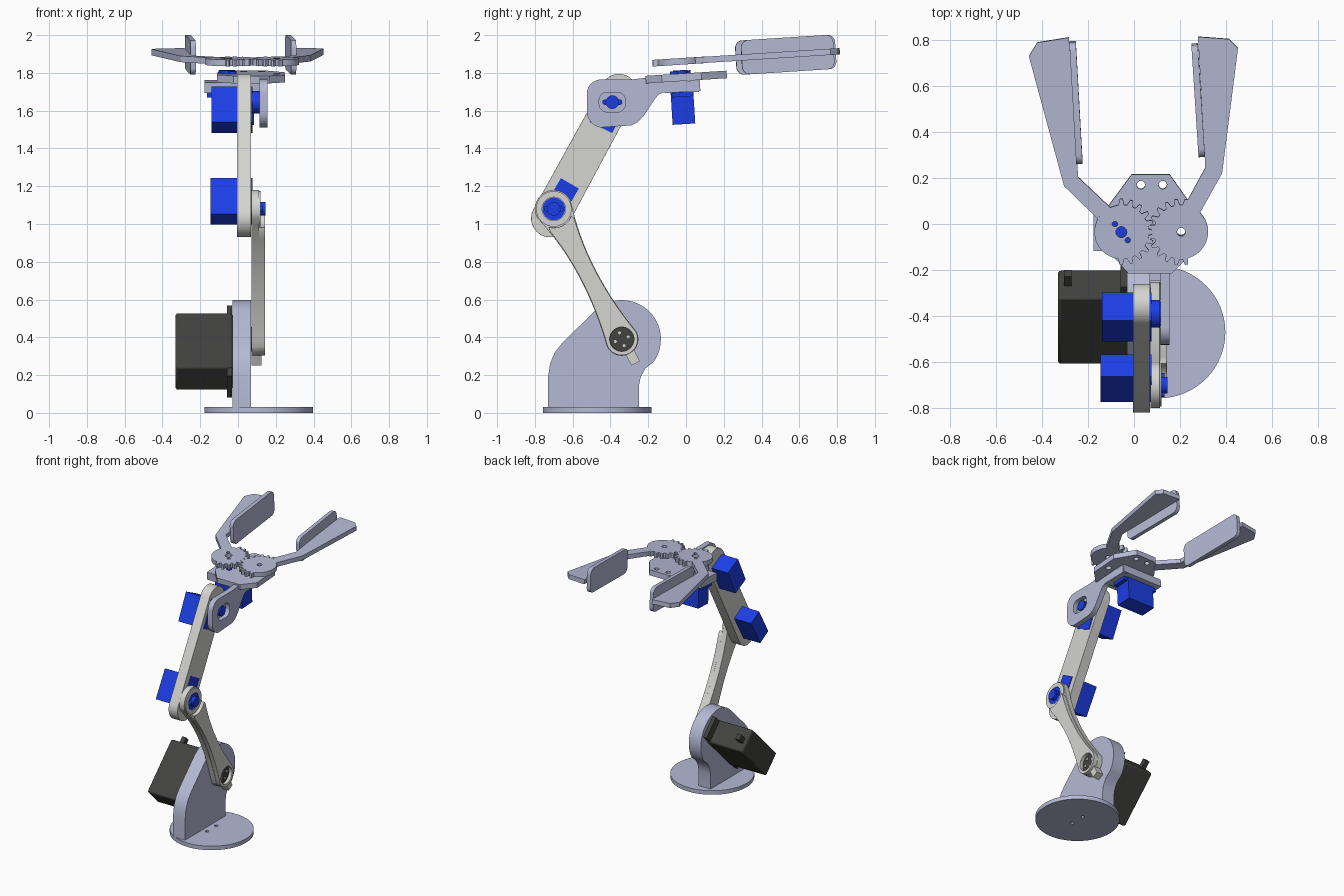
import bpy, bmesh, math
from mathutils import Matrix, Vector

cube = bpy.data.objects.get("Cube")
if cube:
    bpy.data.objects.remove(cube)


def material(name, rgb):
    m = bpy.data.materials.new(name)
    m.use_nodes = True
    m.diffuse_color = (*rgb, 1)
    m.node_tree.nodes["Principled BSDF"].inputs["Base Color"].default_value = (*rgb, 1)
    return m


STEEL = material("blue_grey", (0.46, 0.49, 0.66))
WARM = material("warm_grey", (0.66, 0.66, 0.64))
BLUE = material("servo_blue", (0.012, 0.048, 0.78))
BLACK = material("motor_black", (0.055, 0.055, 0.052))

X_AXIS = Matrix(((0, 0, 1, 0), (1, 0, 0, 0), (0, 1, 0, 0), (0, 0, 0, 1)))
FLAT = Matrix.Identity(4)
# the gripper leans up a little about its own base
TILT = (Matrix.Translation((0, 0, 1.8)) @ Matrix.Rotation(math.radians(3.66), 4, "X")
        @ Matrix.Translation((0, 0, -1.8)))
parts = []


# ---- outline helpers (all return 2D points) ----
def arc(c, r, a0, a1, n=12):
    return [(c[0] + r * math.cos(math.radians(a0 + (a1 - a0) * i / n)),
             c[1] + r * math.sin(math.radians(a0 + (a1 - a0) * i / n))) for i in range(n + 1)]


def circle(c, r, n=32):
    return arc(c, r, 0, 360, n)[:-1]


def rect(c, along, across, lean=0.0):
    """Rectangle whose 'along' side leans from vertical, in degrees."""
    s, k = math.sin(math.radians(lean)), math.cos(math.radians(lean))
    return [(c[0] + a * along * s + b * across * k, c[1] + a * along * k - b * across * s)
            for a, b in ((-.5, -.5), (.5, -.5), (.5, .5), (-.5, .5))]


def rounded(c, w, h, r):
    x, y = w / 2 - r, h / 2 - r
    pts = []
    for sx, sy, a in ((1, 1, 0), (-1, 1, 90), (-1, -1, 180), (1, -1, 270)):
        pts += arc((c[0] + sx * x, c[1] + sy * y), r, a, a + 90, 6)
    return pts


def link(p, q, rp, rq, waist=None, socket=None):
    """Bar with round ends, optionally waisted, optionally ending in a hollow of radius socket."""
    p, q = Vector(p), Vector(q)
    d = (q - p).normalized()
    a = math.degrees(math.atan2(d.y, d.x))
    n = Vector((-d.y, d.x))
    side = []
    if waist:
        for i in range(1, 16):
            t = i / 16
            end = rp if t < .5 else rq
            side.append((p.lerp(q, t), waist + (end - waist) * (2 * t - 1) ** 2))
    if socket:
        side = [(c, w) for c, w in side if (c + n * w - q).length > socket * 1.08]
    pts = arc(p, rp, a + 90, a + 270, 20)
    pts += [tuple(c - n * w) for c, w in side]
    pts += arc(q, socket, a + 222, a + 138, 12) if socket else arc(q, rq, a - 90, a + 90, 20)
    return pts + [tuple(c + n * w) for c, w in reversed(side)]


def slab(name, outline, lo, hi, mat, frame=X_AXIS, holes=(), bevel=0.0):
    """Extrude an outline with holes from lo to hi along the frame's normal."""
    cu = bpy.data.curves.new(name, "CURVE")
    cu.dimensions, cu.fill_mode, cu.extrude = "2D", "BOTH", (hi - lo) / 2
    for loop in (outline, *holes):
        sp = cu.splines.new("POLY")
        sp.points.add(len(loop) - 1)
        for pt, co in zip(sp.points, loop):
            pt.co = (co[0], co[1], 0, 1)
        sp.use_cyclic_u = True
    tmp = bpy.data.objects.new(name + "_outline", cu)
    me = bpy.data.meshes.new_from_object(tmp)
    bpy.data.objects.remove(tmp)
    bpy.data.curves.remove(cu)
    bm = bmesh.new()
    bm.from_mesh(me)
    bmesh.ops.remove_doubles(bm, verts=bm.verts, dist=1e-5)
    bmesh.ops.transform(bm, verts=bm.verts,
                        matrix=frame @ Matrix.Translation((0, 0, (lo + hi) / 2)))
    bmesh.ops.recalc_face_normals(bm, faces=bm.faces)
    bm.to_mesh(me)
    bm.free()
    me.name = name
    me.materials.clear()
    me.materials.append(mat)
    ob = bpy.data.objects.new(name, me)
    bpy.context.collection.objects.link(ob)
    if bevel:
        mod = ob.modifiers.new("soft_edges", "BEVEL")
        mod.width, mod.segments, mod.limit_method = bevel, 2, "ANGLE"
        mod.angle_limit = math.radians(50)
    parts.append(ob)


SHOULDER, ELBOW, WRIST = (-.34, .39), (-.70, 1.08), (-.39, 1.645)

# ---- base ----
slab("base_disc", circle((.11, -.47), .287, 64), 0, .03, STEEL, FLAT,
     [circle((.11, -.47 + s), .013, 12) for s in (-.055, .055)])
upright = [(-.25, .03), (-.25, .14), (-.24, .19), (-.215, .235)]
upright += arc(SHOULDER, .207, -35, 135, 30)
upright += [(-.655, .37), (-.695, .32), (-.72, .26), (-.73, .19), (-.73, .03)]
slab("base_upright", upright, -.03, .07, STEEL)

# ---- shoulder motor ----
slab("shoulder_motor", rect((-.405, .325), .41, .175, 45), -.33, -.03, BLACK, bevel=.012)
slab("motor_flange", rect((-.405, .325), .53, .16, 45), -.058, -.031, BLACK)
slab("motor_plug", rect((-.245, .475), .09, .04, 45), -.305, -.272, BLACK)
slab("motor_horn", circle(SHOULDER, .064), .06, .118, BLACK)
for i in range(4):
    a = math.radians(20 + 90 * i)
    slab("horn_screw", circle((SHOULDER[0] + .036 * math.cos(a), SHOULDER[1] + .036 * math.sin(a)), .008, 10),
         .118, .121, WARM)

# ---- lower arm ----
slab("lower_arm", link(SHOULDER, ELBOW, .088, .10, .047), .071, .112, WARM, bevel=.008)
slab("lower_arm_rib", link(SHOULDER, ELBOW, .085, .095, .044, socket=.10), .10, .143, WARM,
     holes=[circle(SHOULDER, .064)], bevel=.005)
slab("elbow_rim", circle(ELBOW, .094), .10, .120, WARM, holes=[circle(ELBOW, .062)])
slab("lower_arm_tab", rect((-.285, .298), .08, .05, -27), .072, .125, WARM)

# ---- upper arm ----
slab("upper_arm", link((-.72, 1.03), (-.355, 1.70), .10, .095), -.005, .07, WARM, bevel=.006)

# ---- elbow and wrist servos ----
slab("elbow_servo", rect((-.67, 1.12), .22, .11, 30), -.145, .076, BLUE)
slab("wrist_servo", rect((-.405, 1.605), .21, .134, 26), -.14, .076, BLUE)
for name, c, disc_end, hub_end in (("elbow", ELBOW, .118, .145), ("wrist", WRIST, .114, .145)):
    slab(name + "_horn", circle(c, .06), .07, disc_end, BLUE)
    slab(name + "_hub", circle(c, .036, 20), .07, hub_end, BLUE)
    slab(name + "_bar", rounded(c, .105, .028, .013), .07, hub_end - .012, BLUE)

# ---- wrist bracket ----
bracket = [(.07, 1.70), (.07, 1.752), (-.20, 1.775), (-.29, 1.765)]
bracket += arc((-.45, 1.69), .075, 90, 180, 8)
bracket += arc((-.44, 1.595), .085, 180, 260, 8)
bracket += [(-.29, 1.522), (-.255, 1.54), (-.225, 1.57), (-.17, 1.655), (-.145, 1.685), (-.12, 1.697)]
slab("wrist_bracket", bracket, .115, .155, STEEL, holes=[rounded(WRIST, .14, .105, .045)])
slab("bracket_window_floor", rounded(WRIST, .144, .109, .045), .116, .122, STEEL)

# ---- gripper base ----
LEFT_HUB, RIGHT_HUB = (-.055, -.03), (.205, -.03)
HORN_PINS = [(LEFT_HUB[0] + s * .028, LEFT_HUB[1] - s * .035) for s in (-1, 1)]
plate = [(-.01, .215), (.155, .215), (.25, .08), (.25, -.13), (.165, -.215), (-.025, -.215), (-.11, -.12), (-.11, .08)]
slab("gripper_plate", plate, 1.758, 1.798, STEEL, TILT,
     [circle((x, .17), .018, 16) for x in (.03, .125)] + [circle(RIGHT_HUB, .02, 16)])
slab("servo_mount", rect((-.012, -.025), .19, .33), 1.70, 1.757, STEEL, TILT)
slab("gripper_servo", rect((-.025, -.028), .12, .22), 1.53, 1.705, BLUE, TILT)
slab("gripper_servo_flange", rect((-.025, -.028), .11, .28), 1.675, 1.699, BLUE, TILT)
slab("gripper_horn", circle(LEFT_HUB, .038, 24), 1.79, 1.816, BLUE, TILT)
slab("gripper_horn_arm", link(*HORN_PINS, .02, .02), 1.79, 1.813, BLUE, TILT)


# ---- gears and fingers ----
def gear(c, facing, shift):
    """Half gear: teeth on the side facing its partner, plain rim behind."""
    pts = []
    for k in range(20):
        a = k * 18 + shift
        off = (a + 180) % 360 - 180
        rs = (.119, .144, .144, .119) if abs(off) <= 100 else (.117,) * 4
        for da, r in zip((-6, -2.5, 2.5, 6), rs):
            t = math.radians(a + da)
            pts.append((c[0] + facing * r * math.cos(t), c[1] + r * math.sin(t)))
    return pts


slab("drive_gear", gear(LEFT_HUB, 1, 0), 1.845, 1.880, STEEL, TILT,
     [circle(LEFT_HUB, .024, 20)] + [circle(p, .012, 12) for p in HORN_PINS])
slab("idler_gear", gear(RIGHT_HUB, -1, 9), 1.845, 1.880, STEEL, TILT, [circle(RIGHT_HUB, .018, 16)])

finger_a = [(-.115, .02), (-.14, .01), (-.304, .17), (-.457, .735), (-.42, .795),
            (-.283, .817), (-.243, .209), (-.09, .065)]
finger_b = [(.22, .03), (.226, .096), (.31, .25), (.278, .82), (.413, .81),
            (.452, .77), (.383, .226), (.285, .05)]
for side, pts, pad, length, turn in (("right", finger_a, (-.252, .533), .53, .056),
                                     ("left", finger_b, (.279, .543), .49, .064)):
    slab(side + "_finger", pts, 1.846, 1.879, STEEL, TILT)
    place = TILT @ Matrix.Translation((*pad, 1.862)) @ Matrix.Rotation(turn, 4, "Z") @ X_AXIS
    slab(side + "_grip_pad", rounded((0, 0), length, .182, .04), -.014, .014, STEEL, place)

# ---- smooth round sides, keep edges crisp ----
bpy.ops.object.select_all(action="DESELECT")
for ob in parts:
    ob.select_set(True)
bpy.context.view_layer.objects.active = parts[0]
bpy.ops.object.shade_smooth_by_angle(angle=math.radians(30))
